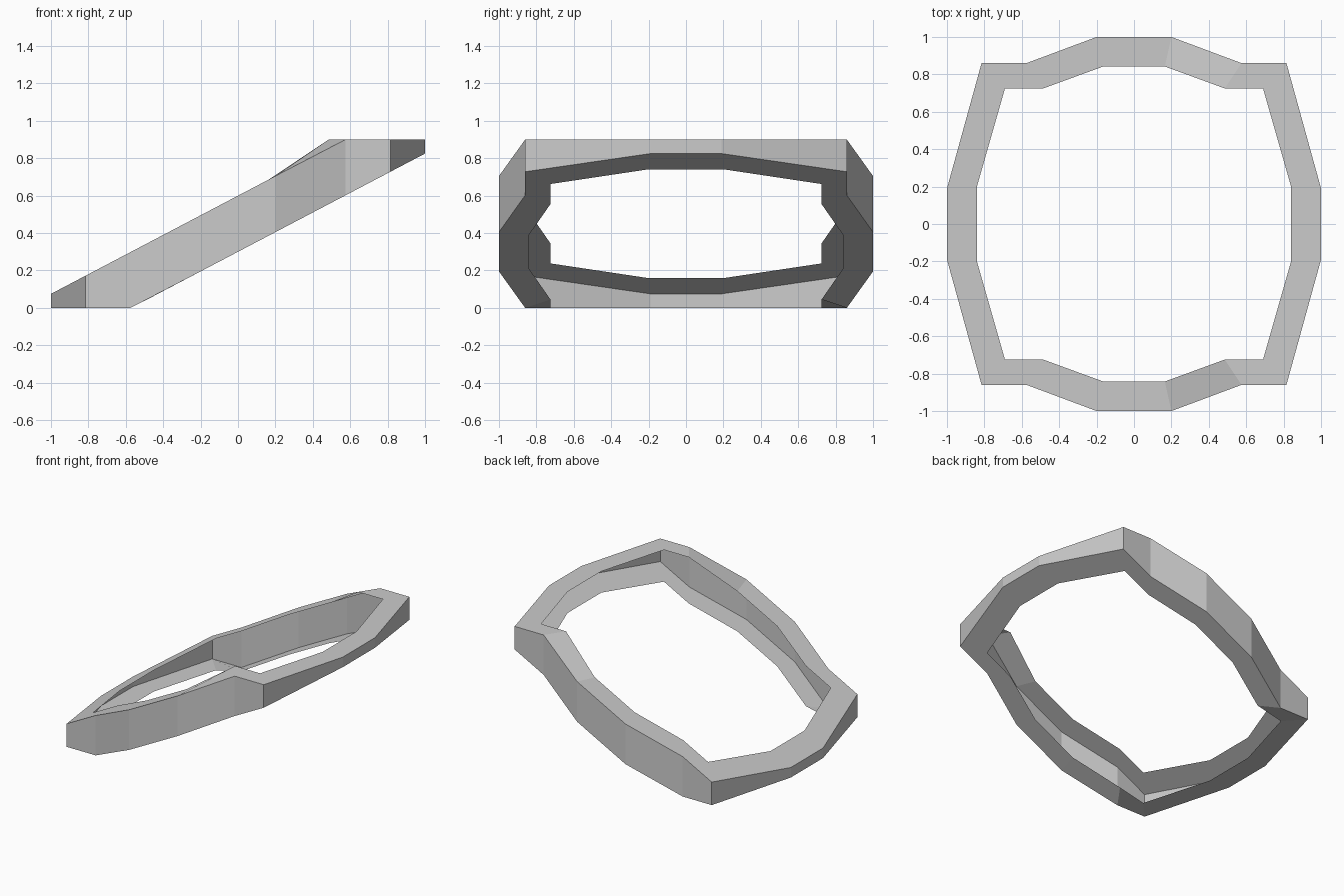
import bpy, bmesh

if "Cube" in bpy.data.objects:
    bpy.data.objects.remove(bpy.data.objects["Cube"])

SLOPE, TOP = 0.525, 0.9
# quarter outlines of the ring, (x, y)
OUTER = [(1.0, 0.19), (0.815, 0.86), (0.575, 0.86), (0.2, 1.0)]
INNER = [(0.84, 0.2), (0.69, 0.725), (0.485, 0.725), (0.165, 0.842)]


def full_loop(quarter):
    """Mirror a quarter outline into a closed counter-clockwise loop."""
    right_back = list(quarter)
    left_back = [(-x, y) for x, y in reversed(quarter)]
    left_front = [(-x, -y) for x, y in quarter]
    right_front = [(x, -y) for x, y in reversed(quarter)]
    return right_back + left_back + left_front + right_front


def height(x, base):
    """Sloped plane, flattened at the floor and at the upper limit."""
    return min(TOP, max(0.0, base + SLOPE * x))


metal = bpy.data.materials.new("plain_grey")
metal.diffuse_color = (0.6, 0.6, 0.6, 1)
metal.use_nodes = True
metal.node_tree.nodes["Principled BSDF"].inputs["Base Color"].default_value = metal.diffuse_color

bm = bmesh.new()


def ring(quarter, base, lift_from=9.0):
    verts = []
    for x, y in full_loop(quarter):
        z = TOP if x > lift_from else height(x, base)
        verts.append(bm.verts.new((x, y, z)))
    return verts


def bridge(a, b):
    n = len(a)
    for i in range(n):
        j = (i + 1) % n
        bm.faces.new((a[i], a[j], b[j], b[i]))


outer_low, outer_high = ring(OUTER, 0.3), ring(OUTER, 0.6)
inner_low, inner_high = ring(INNER, 0.3), ring(INNER, 0.6, 0.4)

bridge(outer_low, outer_high)    # outer wall
bridge(outer_high, inner_high)   # upper flange
bridge(inner_low, outer_low)     # lower flange, open towards the middle

mesh = bpy.data.meshes.new("channel_ring")
bm.to_mesh(mesh)
bm.free()
mesh.materials.append(metal)
obj = bpy.data.objects.new("channel_ring", mesh)
bpy.context.collection.objects.link(obj)
